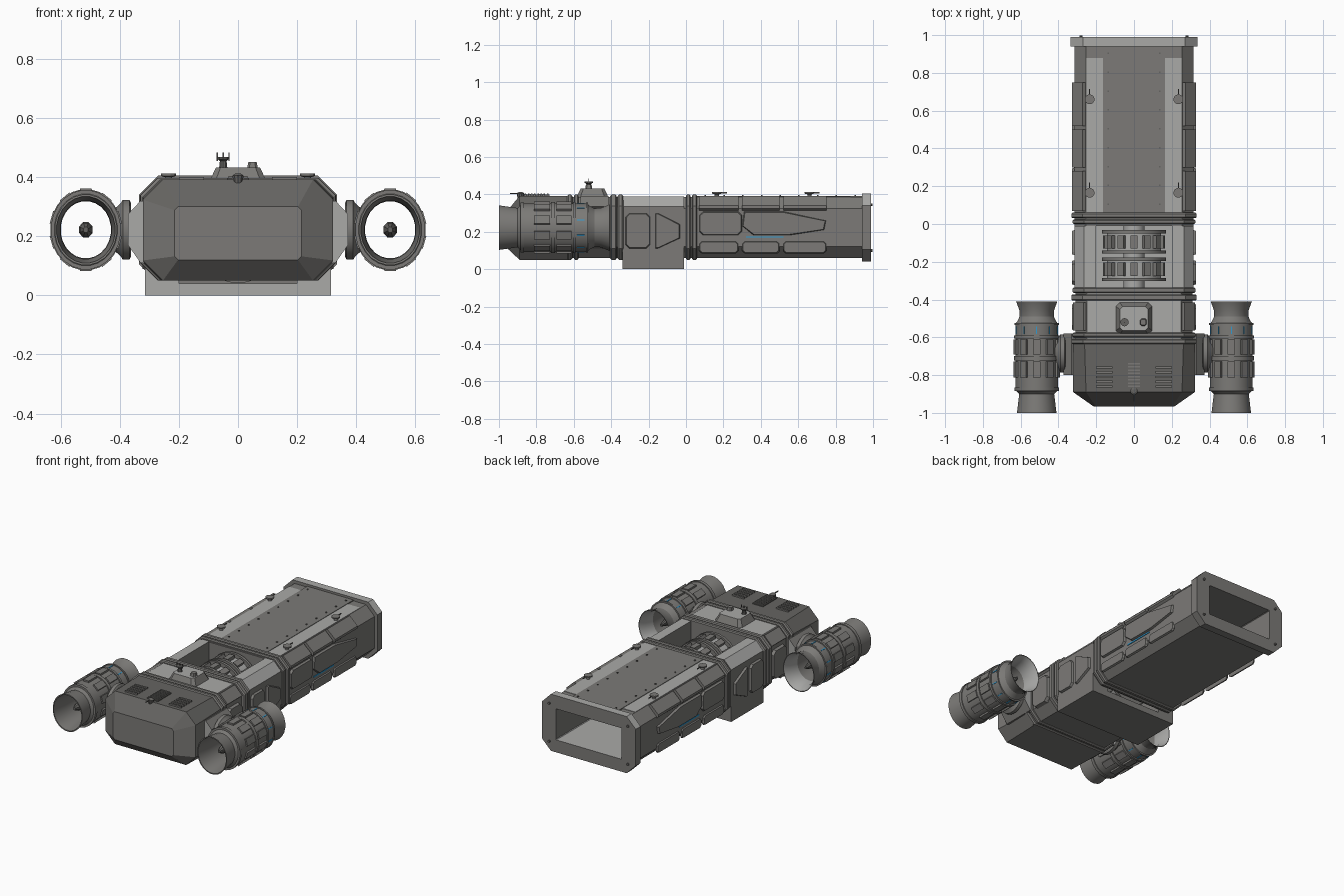
import bpy, bmesh, math
from mathutils import Matrix, Vector

cube = bpy.data.objects.get("Cube")
if cube:
    bpy.data.objects.remove(cube)


def material(name, rgb):
    m = bpy.data.materials.new(name)
    m.use_nodes = True
    col = (*rgb, 1)
    m.diffuse_color = col
    m.node_tree.nodes["Principled BSDF"].inputs["Base Color"].default_value = col
    return m


MID = material("mid grey hull", (0.2, 0.195, 0.185))
LIGHT = material("light grey panel", (0.4, 0.4, 0.39))
DARK = material("dark grey plating", (0.13, 0.127, 0.12))
BLUE = material("blue marking", (0.03, 0.33, 0.65))


def finish(name, bm, mat, alt=None, rule=None, smooth=False):
    """Turn a bmesh into an object; faces matching the rule take the alt material."""
    bmesh.ops.recalc_face_normals(bm, faces=bm.faces)
    bm.normal_update()
    if rule:
        for f in bm.faces:
            f.material_index = int(rule(f.normal, f.calc_center_median()))
    me = bpy.data.meshes.new(name)
    bm.to_mesh(me)
    bm.free()
    me.materials.append(mat)
    if alt:
        me.materials.append(alt)
    if smooth:
        me.shade_smooth()
        me.set_sharp_from_angle(angle=math.radians(28))
    ob = bpy.data.objects.new(name, me)
    bpy.context.collection.objects.link(ob)
    return ob


def bridge(bm, rings, cap=True, loop=False):
    """Skin a list of equal-length point rings."""
    vs = [[bm.verts.new(p) for p in r] for r in rings]
    n = len(vs[0])
    pairs = list(zip(vs, vs[1:])) + ([(vs[-1], vs[0])] if loop else [])
    for a, b in pairs:
        for i in range(n):
            bm.faces.new((a[i], a[(i + 1) % n], b[(i + 1) % n], b[i]))
    if cap:
        bm.faces.new(vs[0])
        bm.faces.new(vs[-1])


def loft(name, sections, mat, alt=None, rule=None):
    """Hull along y from (y, half width, bottom, top, chamfer) octagons."""
    rings = []
    for y, w, b, t, c in sections:
        half = [(w - c, b), (w, b + c), (w, t - c), (w - c, t)]
        pts = half + [(-x, z) for x, z in reversed(half)]
        rings.append([(x, y, z) for x, z in pts])
    bm = bmesh.new()
    bridge(bm, rings)
    return finish(name, bm, mat, alt, rule)


def extrude(name, pts, axis, a, b, mat, mirror=False, inset=0.0, **kw):
    """Prism of a 2D outline along an axis, optionally tapered and mirrored in x."""
    k = "xyz".index(axis)
    cx, cy = (sum(p[i] for p in pts) / len(pts) for i in (0, 1))
    w, h = (max(p[i] for p in pts) - min(p[i] for p in pts) for i in (0, 1))
    top = [(cx + (u - cx) * (1 - 2 * inset / w), cy + (v - cy) * (1 - 2 * inset / h)) for u, v in pts]
    bm = bmesh.new()
    for s in ((1, -1) if mirror else (1,)):
        rings = []
        for d, outline in ((a, pts), (b, top)):
            ring = []
            for p in outline:
                q = list(p)
                q.insert(k, d)
                ring.append((q[0] * s, q[1], q[2]))
            rings.append(ring)
        bridge(bm, rings)
    return finish(name, bm, mat, **kw)


def rect(u0, u1, v0, v1, c=0.0):
    if not c:
        return [(u0, v0), (u1, v0), (u1, v1), (u0, v1)]
    return [(u0 + c, v0), (u1 - c, v0), (u1, v0 + c), (u1, v1 - c),
            (u1 - c, v1), (u0 + c, v1), (u0, v1 - c), (u0, v0 + c)]


def lathe(name, profile, centre, mat, axis="y", sx=1, seg=24, loop=False, **kw):
    """Revolve (distance, radius) points about an axis through the centre."""
    rings = []
    for d, r in profile:
        ring = []
        for i in range(seg):
            t = (i + 0.5) * math.tau / seg
            u, v = r * math.cos(t), r * math.sin(t)
            p = {"x": (d, u, v), "y": (u * sx, d, v), "z": (u, v, d)}[axis]
            ring.append(Vector(p) + Vector(centre))
        rings.append(ring)
    bm = bmesh.new()
    bridge(bm, rings, cap=not loop, loop=loop)
    return finish(name, bm, mat, smooth=True, **kw)


def up(n, c):
    return n.z > 0.9


# Cargo container with a deep rectangular opening at the back
loft("cargo_container", [
    (0.03, 0.315, 0.06, 0.385, 0.06), (0.94, 0.315, 0.06, 0.385, 0.06),
    (0.94, 0.335, 0.04, 0.405, 0.065), (0.99, 0.335, 0.04, 0.405, 0.065),
    (0.99, 0.235, 0.12, 0.32, 0.004), (0.1, 0.235, 0.12, 0.32, 0.004)],
    MID, LIGHT, lambda n, c: n.z > 0.5 and (c.y > 0.94 or c.z < 0.2))
extrude("roof_centre_panel", rect(-0.165, 0.165, 0.06, 0.94), "z", 0.38, 0.391, MID)
extrude("roof_light_strip", [(0.165, 0.06), (0.255, 0.06), (0.255, 0.88), (0.165, 0.88)],
        "z", 0.38, 0.388, LIGHT, mirror=True)
for y0, y1 in ((0.07, 0.28), (0.3, 0.5), (0.52, 0.75)):
    extrude("shoulder_panel", [(0.31, 0.31), (0.328, 0.325), (0.328, 0.34), (0.272, 0.392), (0.25, 0.38)],
            "y", y0, y1, MID, mirror=True)
    extrude("lower_side_panel", rect(y0, y1, 0.085, 0.15, 0.012), "x", 0.31, 0.323, MID, mirror=True, inset=0.005)
extrude("side_panel", rect(0.07, 0.3, 0.18, 0.31, 0.02), "x", 0.31, 0.329, MID, mirror=True, inset=0.006)
extrude("side_arrow_panel", [(0.3, 0.23), (0.36, 0.18), (0.55, 0.18), (0.74, 0.21), (0.75, 0.26), (0.52, 0.31), (0.31, 0.31)],
        "x", 0.31, 0.329, MID, mirror=True, inset=0.006)
extrude("side_blue_line", rect(0.32, 0.52, 0.168, 0.176), "x", 0.31, 0.319, BLUE, mirror=True)
for i in range(9):
    extrude("roof_bolt", rect(0.132, 0.14, 0.1 + i * 0.1, 0.108 + i * 0.1), "z", 0.39, 0.396, DARK, mirror=True)
for x in (-0.28, 0.28):
    for z in (0.1, 0.345):
        lathe("flange_bolt", [(0.985, 0.008), (0.998, 0.008)], (x, 0, z), DARK, seg=8)

# Small roof dishes
for x in (-0.235, 0.235):
    for y in (0.165, 0.66):
        lathe("roof_dish", [(0.38, 0.012), (0.4, 0.012), (0.404, 0.026), (0.412, 0.026)], (x, y, 0), MID, "z", seg=12)
        extrude("dish_whisker", rect(x - 0.002, x + 0.002, y + 0.02, y + 0.055), "z", 0.405, 0.412, DARK)

# Open machinery bay
extrude("machinery_bay", [(-0.315, 0), (0.315, 0), (0.315, 0.335), (0.265, 0.388), (0.2, 0.388), (0.2, 0.04),
                          (-0.2, 0.04), (-0.2, 0.388), (-0.265, 0.388), (-0.315, 0.335)],
        "y", -0.34, -0.01, MID, alt=LIGHT, rule=lambda n, c: n.z > 0.5 or n.y < -0.5)
extrude("bay_side_pad", rect(-0.325, -0.19, 0.11, 0.3, 0.02), "x", 0.31, 0.329, MID, mirror=True, inset=0.006)
extrude("bay_side_wedge", [(-0.165, 0.11), (-0.15, 0.11), (-0.03, 0.165), (-0.03, 0.24), (-0.15, 0.3), (-0.165, 0.3)],
        "x", 0.31, 0.329, MID, mirror=True, inset=0.006)

# Twin drum on a lengthwise shaft
hub = (0, 0, 0.212)
lathe("drum_shaft", [(-0.36, 0.055), (0.02, 0.055)], hub, LIGHT)
for y in (-0.24, -0.095):
    lathe("drum", [(y - 0.062, 0.1), (y - 0.062, 0.17), (y - 0.045, 0.17), (y - 0.045, 0.145), (y + 0.045, 0.145),
                   (y + 0.045, 0.17), (y + 0.062, 0.17), (y + 0.062, 0.1)], hub, MID, alt=LIGHT,
          rule=lambda n, c: abs(n.y) < 0.5 and abs(((c.y + 0.24) % 0.145) - 0.0725) > 0.04)
    bm = bmesh.new()
    for i in range(14):
        bmesh.ops.create_cube(bm, size=1, matrix=Matrix.Translation((0, y, hub[2]))
                              @ Matrix.Rotation(i * math.tau / 14, 4, "Y")
                              @ Matrix.Translation((0, 0, 0.15)) @ Matrix.Diagonal((0.035, 0.07, 0.03, 1)))
    finish("drum_blocks", bm, MID)

# Collars between the sections
for y0, y1, w in ((0.0, 0.025, 0.325), (0.032, 0.06, 0.332), (-0.365, -0.335, 0.325), (-0.405, -0.372, 0.332),
                  (-0.6, -0.575, 0.325), (-0.635, -0.608, 0.33)):
    loft("collar", [(y0, w - 0.006, 0.056, 0.392, 0.06), (y0 + 0.006, w, 0.05, 0.398, 0.06),
                    (y1 - 0.006, w, 0.05, 0.398, 0.06), (y1, w - 0.006, 0.056, 0.392, 0.06)], MID)

# Forward hull and nose
loft("forward_hull", [(-0.62, 0.31, 0.06, 0.387, 0.06), (-0.34, 0.31, 0.06, 0.387, 0.06)], MID, LIGHT, up)
loft("rear_bulkhead", [(-0.01, 0.315, 0.06, 0.385, 0.06), (0.035, 0.315, 0.06, 0.385, 0.06)], MID)
loft("nose", [(-0.965, 0.215, 0.12, 0.3, 0.012), (-0.89, 0.322, 0.05, 0.392, 0.068), (-0.62, 0.322, 0.05, 0.392, 0.06)],
     DARK, MID, lambda n, c: n.z < 0.25)
extrude("hull_side_pad", rect(-0.565, -0.42, 0.11, 0.3, 0.025), "x", 0.305, 0.329, MID, mirror=True, inset=0.006)
extrude("hull_shoulder_pad", [(0.305, 0.32), (0.322, 0.335), (0.268, 0.39), (0.25, 0.38)], "y", -0.565, -0.415, MID, mirror=True)

# Nose vents, ladder and sensor
for i in range(5):
    y = -0.76 - i * 0.025
    extrude("nose_vent", rect(0.115, 0.2, y - 0.006, y + 0.006), "z", 0.385, 0.401, MID, mirror=True)
extrude("ladder_base", rect(-0.038, 0.038, -0.87, -0.73), "z", 0.385, 0.398, DARK)
for i in range(8):
    extrude("ladder_rung", rect(-0.032, 0.032, -0.863 + i * 0.017, -0.855 + i * 0.017), "z", 0.395, 0.404, MID)
lathe("nose_sensor", [(0.38, 0.016), (0.405, 0.02), (0.412, 0.01)], (0, -0.885, 0), DARK, "z", seg=10)
extrude("nose_whisker", rect(-0.002, 0.002, -0.94, -0.87), "z", 0.402, 0.408, DARK)

# Roof equipment box with aerial
extrude("equipment_box", rect(-0.097, 0.097, -0.585, -0.415, 0.02), "z", 0.385, 0.432, MID, inset=0.022, alt=LIGHT, rule=up)
lathe("aerial_base", [(0.42, 0.016), (0.455, 0.012), (0.462, 0.022), (0.468, 0.022)], (-0.05, -0.52, 0), DARK, "z", seg=10)
for dx in (-0.02, 0, 0.02):
    extrude("aerial_rod", rect(-0.052 + dx, -0.048 + dx, -0.522, -0.518), "z", 0.455, 0.484, DARK)
extrude("camera_turret", rect(0.03, 0.068, -0.54, -0.5, 0.008), "z", 0.425, 0.452, MID, inset=0.005)

# Engine pods with pylons
extrude("pylon_root", [(0.3, 0.11), (0.33, 0.11), (0.372, 0.17), (0.372, 0.275), (0.33, 0.32), (0.3, 0.32)],
        "y", -0.8, -0.58, LIGHT, mirror=True, alt=MID, rule=lambda n, c: abs(n.y) < 0.5)
SX = 0.88
for s in (-1, 1):
    c = (s * 0.515, 0, 0.222)
    lathe("pylon_disc", [(s * 0.362, 0.092), (s * 0.368, 0.102), (s * 0.39, 0.102), (s * 0.396, 0.092), (s * 0.43, 0.06)],
          (0, -0.685, 0.222), MID, "x")
    lathe("engine_shell", [
        (-1.0, 0.12), (-0.9, 0.106), (-0.885, 0.122), (-0.88, 0.13), (-0.53, 0.13), (-0.515, 0.118), (-0.49, 0.104),
        (-0.455, 0.106), (-0.41, 0.125), (-0.41, 0.121), (-0.455, 0.101), (-0.52, 0.097), (-0.9, 0.099), (-1.0, 0.113)],
        c, MID, sx=SX, loop=True, alt=LIGHT,
        rule=lambda n, p, c=c: p.y > -0.5 and (p - Vector((c[0], p.y, c[2]))).dot(n) < 0)
    for y0, y1, r in ((-0.885, -0.865, 0.135), (-0.722, -0.7, 0.138), (-0.605, -0.59, 0.138), (-0.535, -0.525, 0.135)):
        lathe("engine_band", [(y0, 0.12), (y0, r), (y1, r), (y1, 0.12)], c, MID, sx=SX, loop=True)
    # Raised pads and blue marks around the pod
    for name, y, length, width, r, mat in (("engine_pads", -0.77, 0.085, 0.045, 0.132, MID),
                                           ("engine_pads", -0.652, 0.08, 0.045, 0.132, MID),
                                           ("engine_blue_marks", -0.563, 0.04, 0.006, 0.128, BLUE)):
        bm = bmesh.new()
        for i in range(10):
            bmesh.ops.create_cube(bm, size=1, matrix=Matrix.Translation((c[0], y, c[2])) @ Matrix.Diagonal((SX, 1, 1, 1))
                                  @ Matrix.Rotation(i * math.tau / 10, 4, "Y") @ Matrix.Translation((0, 0, r))
                                  @ Matrix.Diagonal((width, length, 0.014 if mat is MID else 0.009, 1)))
        finish(name, bm, mat)
    lathe("engine_core", [(-0.93, 0.01), (-0.9, 0.024), (-0.87, 0.028), (-0.55, 0.028), (-0.48, 0.008)], c, DARK, sx=SX, seg=8)
